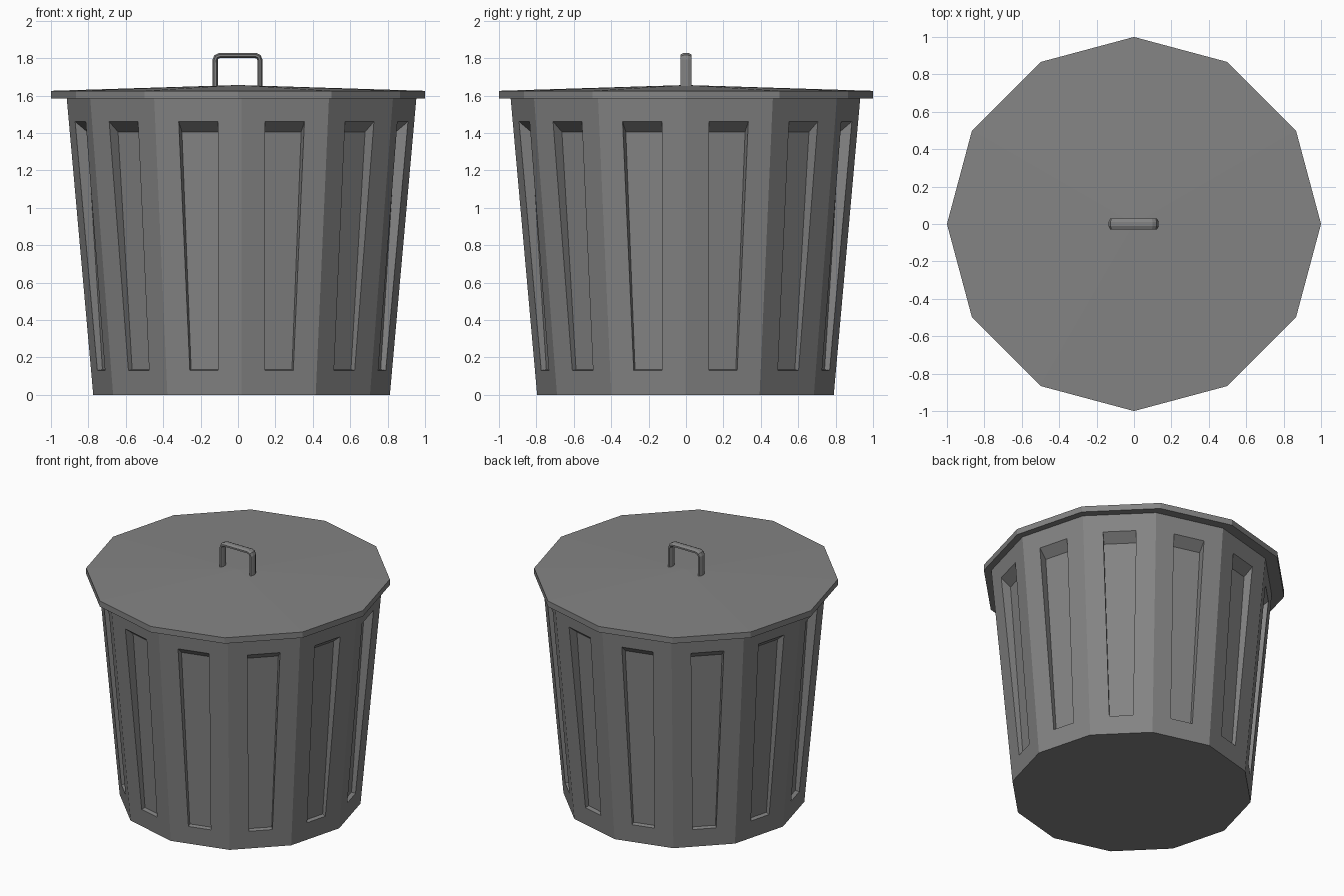
import bpy, bmesh, math
from mathutils import Vector, Matrix

if "Cube" in bpy.data.objects:
    bpy.data.objects.remove(bpy.data.objects["Cube"])

SIDES = 12

# Dark grey for every part
grey = bpy.data.materials.new("dark_grey")
grey.diffuse_color = (0.23, 0.23, 0.23, 1)
grey.use_nodes = True
grey.node_tree.nodes["Principled BSDF"].inputs["Base Color"].default_value = grey.diffuse_color


def finish(name, bm, loc=(0, 0, 0)):
    bmesh.ops.recalc_face_normals(bm, faces=bm.faces)
    me = bpy.data.meshes.new(name)
    bm.to_mesh(me)
    bm.free()
    me.materials.append(grey)
    ob = bpy.data.objects.new(name, me)
    ob.location = loc
    bpy.context.collection.objects.link(ob)
    return ob


# Tapered bin body with a recessed panel on each side
H = 1.59
bm = bmesh.new()
bmesh.ops.create_cone(bm, cap_ends=True, segments=SIDES, radius1=0.793,
                      radius2=0.935, depth=H,
                      matrix=Matrix.Translation((0, 0, H / 2)))
bm.normal_update()
walls = [f for f in bm.faces if abs(f.normal.z) < 0.5]
bmesh.ops.inset_individual(bm, faces=walls, thickness=0.13, use_even_offset=True)
panels = bmesh.ops.extrude_discrete_faces(bm, faces=walls)["faces"]
bm.normal_update()
for f in panels:
    inward = -Vector((f.normal.x, f.normal.y, 0)).normalized()
    for v in f.verts:
        upper = v.co.z > H / 2
        v.co += inward * (0.067 if upper else 0.028)
        v.co.z += -0.055 if upper else 0.006
finish("bin_body", bm, (0.019, -0.003, 0))

# Lid: shallow cone on a thin rim
bm = bmesh.new()
rings = []
for z in (1.583, 1.625):
    rings.append([bm.verts.new((math.cos(a), math.sin(a), z))
                  for a in (math.tau * i / SIDES for i in range(SIDES))])
apex = bm.verts.new((0, 0, 1.656))
bm.faces.new(rings[0][::-1])
for i in range(SIDES):
    j = (i + 1) % SIDES
    bm.faces.new((rings[0][i], rings[0][j], rings[1][j], rings[1][i]))
    bm.faces.new((rings[1][i], rings[1][j], apex))
finish("lid", bm)

# Handle: flattened octagonal bar swept along a bent path
path = [Vector((x, 0, z)) for x, z in
        ((-0.122, 1.635), (-0.122, 1.79), (-0.116, 1.806), (-0.098, 1.814),
         (0.095, 1.814), (0.111, 1.806), (0.117, 1.79), (0.117, 1.635))]
bm = bmesh.new()
loops = []
c = 1 / math.cos(math.pi / 8)
for i, p in enumerate(path):
    before = p - path[i - 1] if i > 0 else path[1] - p
    after = path[i + 1] - p if i < len(path) - 1 else before
    t = (before.normalized() + after.normalized()).normalized()
    n = Vector((-t.z, 0, t.x))
    ring = []
    for k in range(8):
        a = math.tau * (k + 0.5) / 8
        ring.append(bm.verts.new(p + n * (0.014 * c * math.cos(a))
                                 + Vector((0, 0.029 * c * math.sin(a), 0))))
    loops.append(ring)
for a, b in zip(loops, loops[1:]):
    for k in range(8):
        m = (k + 1) % 8
        bm.faces.new((a[k], a[m], b[m], b[k]))
bm.faces.new(loops[0])
bm.faces.new(loops[-1])
finish("lid_handle", bm)
